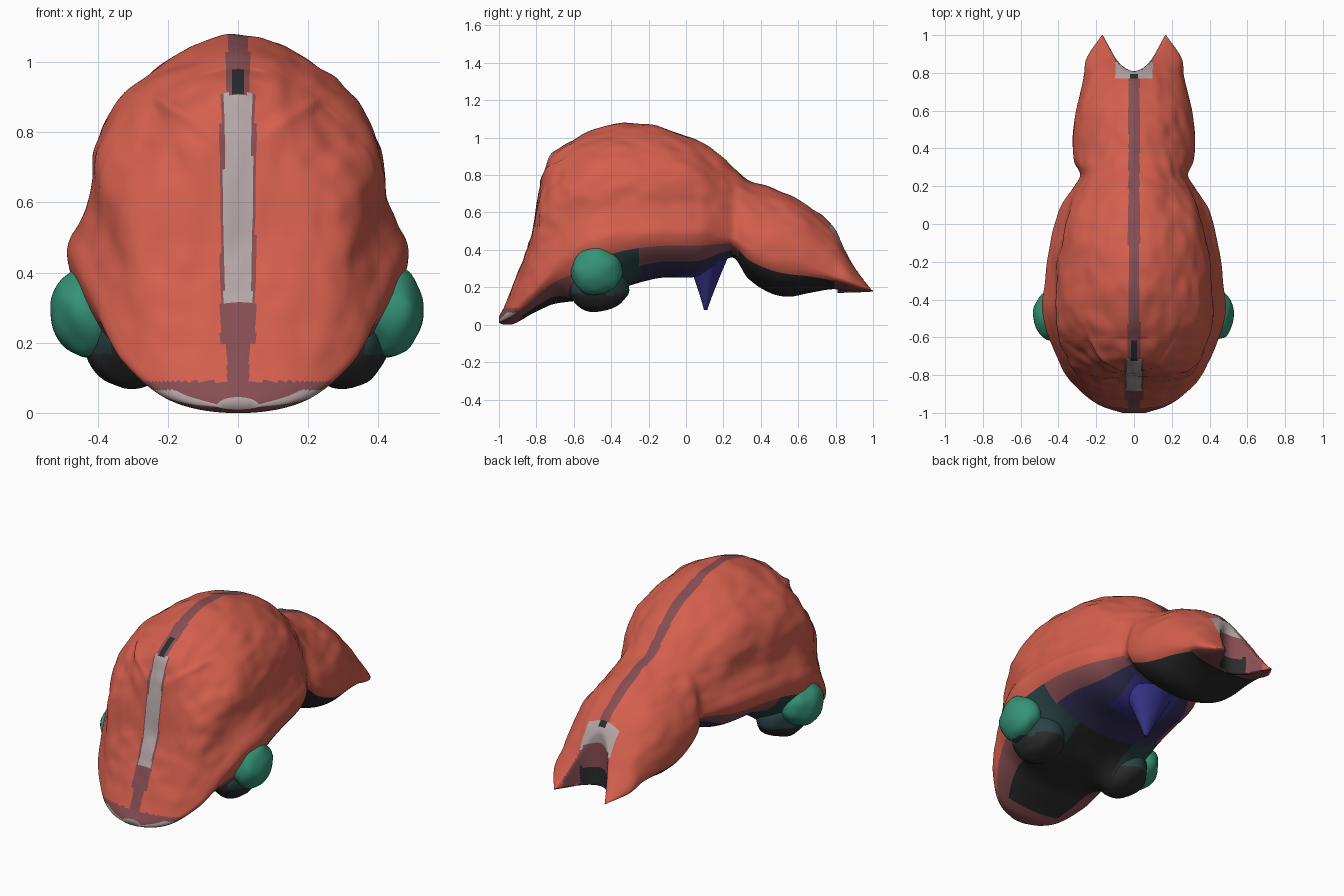
import bpy, bmesh, math
from mathutils import Vector, noise

if "Cube" in bpy.data.objects:
    bpy.data.objects.remove(bpy.data.objects["Cube"])

# ---------- colours ----------
def mat(name, c):
    m = bpy.data.materials.new(name)
    m.diffuse_color = (*c, 1)
    m.use_nodes = True
    m.node_tree.nodes["Principled BSDF"].inputs["Base Color"].default_value = m.diffuse_color
    return m

MATS = [mat("red", (0.66, 0.115, 0.075)), mat("mauve", (0.24, 0.075, 0.085)),
        mat("pale_grey", (0.46, 0.38, 0.38)), mat("black", (0.024, 0.024, 0.025)),
        mat("navy", (0.035, 0.03, 0.095)), mat("dark_teal", (0.022, 0.055, 0.058)),
        mat("green", (0.035, 0.29, 0.18)), mat("blue", (0.04, 0.035, 0.26))]
RED, MAUVE, PALE, BLACK, NAVY, TEAL, GREEN, BLUE = range(8)

# ---------- body sections: y, half width, top z, widest z, bottom z ----------
ROWS = [
    (-1.00, .06, .045, .020, .010), (-.97, .16, .10, .045, .0),
    (-.92, .245, .23, .085, .005), (-.83, .335, .49, .17, .055),
    (-.78, .37, .76, .23, .08), (-.71, .405, .90, .31, .11),
    (-.57, .46, 1.01, .42, .13), (-.45, .485, 1.05, .46, .15),
    (-.33, .475, 1.075, .48, .20), (-.14, .45, 1.055, .49, .25),
    (.07, .395, .98, .49, .26), (.20, .315, .895, .47, .34),
    (.26, .285, .83, .46, .355), (.33, .315, .775, .42, .25),
    (.45, .325, .735, .38, .17), (.55, .315, .69, .355, .15),
    (.66, .295, .63, .32, .17), (.79, .265, .52, .265, .19),
    (.88, .25, .36, .23, .175), (1.0, .17, .19, .18, .17)]

def section(y):
    """Hermite interpolation of the section rows."""
    n = len(ROWS)
    i = 0
    while i < n - 2 and ROWS[i + 1][0] < y:
        i += 1
    a, b = ROWS[i], ROWS[i + 1]
    p, q = ROWS[max(i - 1, 0)], ROWS[min(i + 2, n - 1)]
    h = b[0] - a[0]
    t = (y - a[0]) / h
    out = []
    for k in range(1, 5):
        m0 = (b[k] - p[k]) / (b[0] - p[0]) * h
        m1 = (q[k] - a[k]) / (q[0] - a[0]) * h
        out.append((2*t**3 - 3*t*t + 1) * a[k] + (t**3 - 2*t*t + t) * m0
                   + (3*t*t - 2*t**3) * b[k] + (t**3 - t*t) * m1)
    return out

def notch(x):
    """Furthest y allowed near the centre line: U-shaped gap between the prongs."""
    x = abs(x)
    if x < .1:
        return .81 + .07 * (x / .1) ** 2
    return .88 + (x - .1) / .065 * .12

def gauss(d, r):
    return math.exp(-(d / r) ** 2)

def body_point(y, a):
    w, zt, zm, zb = section(y)
    c, s = math.cos(a), math.sin(a)
    p = 1 + (.25 * min(1, max(0, (y - .2) / .2)) if s > 0 else 0)
    x = w * math.copysign(abs(c) ** p, c)
    z = zm + (zt - zm if s > 0 else zm - zb) * s
    if s > 0 and y < .3:               # waist above the cheek line, peaked crown
        k = min(1, (y + 1) * 3, (.3 - y) * 4)
        x *= 1 - k * (.09 * gauss(s - .27, .2) * min(1, s / .1) + .14 * max(0, s - .7) / .3)
    if s < 0:                          # paired swellings of the underside
        z -= .12 * gauss(abs(x) - .29, .12) * gauss(y + .47, .14) * min(1, -s * 2)
    # lumpy surface on the upper shell and a raised V seam on the front
    fade = min(1, max(0, s + .25)) * min(1, (1 - y) * 4, (y + 1) * 6)
    bump = .022 * noise.noise(Vector((abs(x) * 5, y * 4, z * 5)))
    bump += .012 * noise.noise(Vector((x * 14, y * 9, z * 14)))
    if y < -.5 and .04 < abs(x):
        bump += (.010 * gauss(z - .745 - .64 * abs(x), .018)
                 * max(0, min(1, (.29 - abs(x)) / .08, (-.5 - y) / .08)))
    x += c * bump * fade
    z += max(s, 0) * bump * fade * .6
    if y < -.6:
        y -= bump * fade * .7
    return Vector((x, min(y, notch(x)), max(z, 0)))

def body_colour(c, s):
    x, y, z = abs(c.x), c.y, c.z
    if y > .8 and x < .14 and y > notch(x) - .006 and z < .42:
        return BLACK if z < .28 and x < .09 else MAUVE  # wall of the notch
    if y < -.9 and z < .065 and -.4 < s < .15:
        return PALE                                    # pale front rim
    if y < -.9 and z < .09:
        return MAUVE
    if s > 0:
        if .77 < y < .86 and x < .1 and z > .38:
            return BLACK if y < .795 and x < .02 else PALE
        if y < -.5:                                    # stripe down the front
            if .32 < z < .91 and x < .04:
                return PALE
            if .91 <= z < .98 and x < .02:
                return BLACK
            return MAUVE if x < (.05 if .2 < z < .91 else .032) else RED
        return MAUVE if x < (.03 if y < .78 else .10) else RED
    edge = -.28 if -.6 < y < .25 else -.42
    if y > .8 and s < -.3 or s < edge and y < -.88:
        return MAUVE
    if s > edge:
        return RED
    if (y < -.5 or -.25 < y < .28) and s > edge - .36:
        return MAUVE
    if -.03 < y < .21 and x < .17:
        return BLUE
    if -.24 < y < .24:
        return NAVY
    if -.5 < y < -.2 and x > .19 and z > .13:
        return TEAL
    return BLACK

def finish(bm, name):
    bmesh.ops.recalc_face_normals(bm, faces=bm.faces)
    me = bpy.data.meshes.new(name)
    for f in bm.faces:
        f.smooth = True
    bm.to_mesh(me)
    bm.free()
    ob = bpy.data.objects.new(name, me)
    for m in MATS:
        me.materials.append(m)
    bpy.context.collection.objects.link(ob)

# ---------- main shell, lofted along y ----------
NY, NA = 200, 280
bm = bmesh.new()
rings = []
for j in range(NY + 1):
    y = -1 + 2 * (j / NY) ** 1.3
    rings.append([bm.verts.new(body_point(y, 2 * math.pi * i / NA)) for i in range(NA)])
for r0, r1 in zip(rings, rings[1:]):
    for i in range(NA):
        k = (i + 1) % NA
        f = bm.faces.new((r0[i], r0[k], r1[k], r1[i]))
        f.material_index = body_colour(f.calc_center_median(),
                                       math.sin(2 * math.pi * (i + .5) / NA))
bm.faces.new(rings[0]).material_index = PALE
# close the notch wall by joining top and bottom halves of the last ring
end = rings[-1]
for i in range(NA // 2):
    quad = list(dict.fromkeys((end[i], end[i + 1], end[(NA - i - 1) % NA], end[(NA - i) % NA])))
    f = bm.faces.new(quad)
    f.material_index = BLACK if abs(f.calc_center_median().x) < .09 else MAUVE
finish(bm, "shell")

# ---------- paired lumps under the shell ----------
def lump(name, centre, radii, rule):
    bm = bmesh.new()
    bmesh.ops.create_uvsphere(bm, u_segments=40, v_segments=24, radius=1)
    for v in bm.verts:
        k = 1 + .08 * noise.noise(v.co * 1.7)
        v.co = Vector([centre[i] + v.co[i] * radii[i] * k for i in range(3)])
    for f in bm.faces:
        f.material_index = rule(f.calc_center_median())
    finish(bm, name)

for side, tag in ((1, "right"), (-1, "left")):
    lump("side_bump_" + tag, (side * .425, -.48, .29), (.108, .135, .13),
         lambda c: GREEN if abs(c.x) > .35 and c.z > .165 else TEAL)
    lump("under_bump_" + tag, (side * .30, -.47, .20), (.135, .16, .13),
         lambda c: TEAL if c.z > .16 and (abs(c.x) > .36 or c.y > -.45) else BLACK)

# ---------- single broad spike under the middle ----------
bm = bmesh.new()
n, steps, prev = 40, 20, None
for j in range(steps + 1):
    t = j / steps
    r = .012 + .13 * (1 - t) ** 1.1
    ring = [bm.verts.new((1.2 * r * math.cos(2 * math.pi * i / n),
                          .115 - .01 * t + .8 * r * math.sin(2 * math.pi * i / n),
                          .37 - .29 * t)) for i in range(n)]
    if prev:
        for i in range(n):
            bm.faces.new((prev[i], prev[(i + 1) % n], ring[(i + 1) % n], ring[i]))
    prev = ring
bm.faces.new(prev)
for f in bm.faces:
    f.material_index = BLUE
finish(bm, "under_spike")
